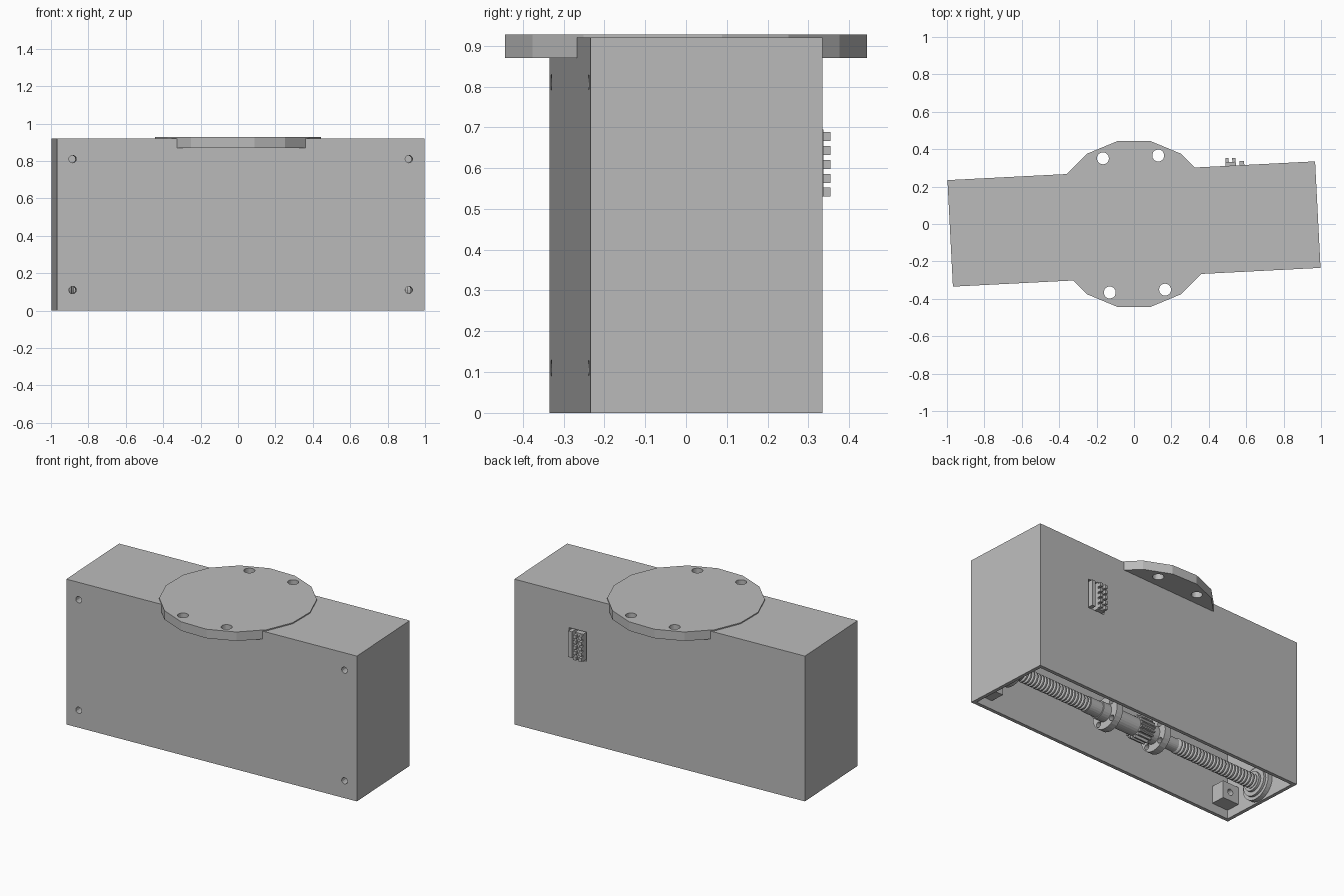
import bpy, bmesh, math
from mathutils import Matrix

if "Cube" in bpy.data.objects:
    bpy.data.objects.remove(bpy.data.objects["Cube"], do_unlink=True)

TURN = math.radians(2.92)      # the housing sits slightly turned about z
HX, HY, H, WALL = 0.984, 0.285, 0.92, 0.022
ROD_Z = 0.11

grey = bpy.data.materials.new("plain grey")
grey.use_nodes = True
grey.diffuse_color = (0.5, 0.5, 0.5, 1)
grey.node_tree.nodes["Principled BSDF"].inputs["Base Color"].default_value = (0.5, 0.5, 0.5, 1)


def finish(bm, name, turn=TURN):
    bmesh.ops.recalc_face_normals(bm, faces=bm.faces)
    mesh = bpy.data.meshes.new(name)
    bm.to_mesh(mesh)
    bm.free()
    mesh.materials.append(grey)
    obj = bpy.data.objects.new(name, mesh)
    obj.rotation_euler.z = turn
    bpy.context.collection.objects.link(obj)
    return obj


def box(name, x, y, z):
    """Box from (low, high) ranges."""
    bm = bmesh.new()
    bmesh.ops.create_cube(bm, size=1)
    for v in bm.verts:
        for i, (lo, hi) in enumerate((x, y, z)):
            v.co[i] = (lo + hi) / 2 + v.co[i] * (hi - lo)
    return finish(bm, name)


def cylinder(name, radius, length, centre, axis="Z", sides=16, spin=0.0, turn=TURN):
    bm = bmesh.new()
    rot = {"X": Matrix.Rotation(math.pi / 2, 4, "Y"),
           "Y": Matrix.Rotation(math.pi / 2, 4, "X"), "Z": Matrix()}[axis]
    bmesh.ops.create_cone(bm, cap_ends=True, segments=sides, radius1=radius, radius2=radius,
                          depth=length,
                          matrix=Matrix.Translation(centre) @ rot @ Matrix.Rotation(spin, 4, "Z"))
    return finish(bm, name, turn)


def lathe(name, profile, sides=24):
    """Turned part along the rod from (x, radius) points."""
    bm = bmesh.new()
    rings = []
    for x, r in profile:
        angles = [2 * math.pi * k / sides for k in range(sides)]
        rings.append([bm.verts.new((x, r * math.cos(a), ROD_Z + r * math.sin(a))) for a in angles])
    for a, b in zip(rings, rings[1:]):
        for k in range(sides):
            n = (k + 1) % sides
            bm.faces.new((a[k], a[n], b[n], b[k]))
    bm.faces.new(rings[0])
    bm.faces.new(rings[-1])
    return finish(bm, name)


def cut(target, cutters):
    """Subtract the cutters and remove them."""
    for c in cutters:
        mod = target.modifiers.new("cut", "BOOLEAN")
        mod.operation, mod.solver, mod.object = "DIFFERENCE", "EXACT", c
    bpy.context.view_layer.update()
    dg = bpy.context.evaluated_depsgraph_get()
    mesh = bpy.data.meshes.new_from_object(target.evaluated_get(dg))
    target.modifiers.clear()
    target.data = mesh
    for c in cutters:
        bpy.data.objects.remove(c, do_unlink=True)


def screw_hole(x, z):
    return cylinder("screw_cutter", 0.02, 0.3, (x, -HY, z), "Y", 12)


# Housing: open underneath, screw holes in front, socket opening at the back
corners = [(sx * 0.9, z) for sx in (-1, 1) for z in (0.11, 0.81)]
housing = box("housing", (-HX, HX), (-HY, HY), (0, H))
cut(housing, [box("hollow_cutter", (WALL - HX, HX - WALL), (WALL - HY, HY - WALL), (-0.1, H - WALL)),
              box("socket_cutter", (0.495, 0.615), (0.2, 0.4), (0.52, 0.705))]
    + [screw_hole(x, z) for x, z in corners])

# Screw blocks behind the front wall
for x, z in corners:
    inner = x - math.copysign(0.055, x)
    wall = math.copysign(HX - WALL, x)
    block = box("screw_block", (min(inner, wall), max(inner, wall)),
                (WALL - HY, WALL - HY + 0.09), (z - 0.055, z + 0.055))
    cut(block, [screw_hole(x, z)])

# Mounting flange with four bolt holes
flange = cylinder("mounting_flange", 0.452, 0.057, (0, 0, 0.8985), sides=16,
                  spin=math.pi / 16, turn=0)
cut(flange, [cylinder("bolt_cutter", 0.032, 0.3, (sx * 0.148, sy * 0.359, 0.9), sides=20)
             for sx in (-1, 1) for sy in (-1, 1)])

# Socket in the back wall: backing, side rail and row of contacts
box("socket_backing", (0.485, 0.625), (0.22, 0.235), (0.51, 0.715))
for x in (0.488, 0.615):
    box("socket_side", (x, x + 0.007), (0.23, HY - 0.005), (0.515, 0.71))
box("socket_rail", (0.58, 0.605), (0.23, 0.307), (0.53, 0.695))
box("contact_base", (0.505, 0.56), (0.23, 0.305), (0.525, 0.697))
for i in range(5):
    z = 0.53 + i * 0.034
    for x in (0.505, 0.542):
        box("contact", (x, x + 0.018), (0.3, 0.326), (z, z + 0.022))


# Drive rod with threaded ends
def thread(start, end, pitch=0.024):
    points = []
    for i in range(int((end - start) / pitch)):
        x = start + i * pitch
        points += [(x, 0.032), (x + 0.3 * pitch, 0.045), (x + 0.7 * pitch, 0.045)]
    return points + [(end, 0.032)]


lathe("left_thread", thread(0.36, HX - WALL))
lathe("right_thread", thread(WALL - HX, -0.3))
lathe("centre_shaft", [(-0.31, 0.04), (-0.2, 0.04), (-0.2, 0.055), (0.28, 0.055),
                       (0.28, 0.048), (0.37, 0.048)])

# Round collars with bolt holes
for x in (0.2, -0.17):
    collar = cylinder("rod_collar", 0.1, 0.045, (x, 0, ROD_Z), "X", 24)
    cut(collar, [cylinder("collar_cutter", 0.018, 0.2,
                          (x, 0.076 * math.cos(a), ROD_Z + 0.076 * math.sin(a)), "X", 12)
                 for a in [math.pi / 4 + k * math.pi / 2 for k in range(4)]])

# Toothed pinion between the collars
bm = bmesh.new()
teeth = 16
outline = []
for i in range(teeth * 4):
    a = 2 * math.pi * i / (teeth * 4)
    r = 0.072 if i % 4 < 2 else 0.057
    outline.append(bm.verts.new((-0.1, r * math.cos(a), ROD_Z + r * math.sin(a))))
face = bm.faces.new(outline)
grown = bmesh.ops.extrude_face_region(bm, geom=[face])["geom"]
bmesh.ops.translate(bm, vec=(0.1, 0, 0), verts=[g for g in grown if isinstance(g, bmesh.types.BMVert)])
finish(bm, "pinion")

# Stepped bearing hubs on the end walls
for side in (-1, 1):
    end = HX - WALL
    lathe("bearing_hub", [(side * x, r) for x, r in
                          ((end, 0.105), (end - 0.03, 0.105), (end - 0.03, 0.085),
                           (end - 0.045, 0.085), (end - 0.045, 0.06), (end - 0.06, 0.06))], 32)
